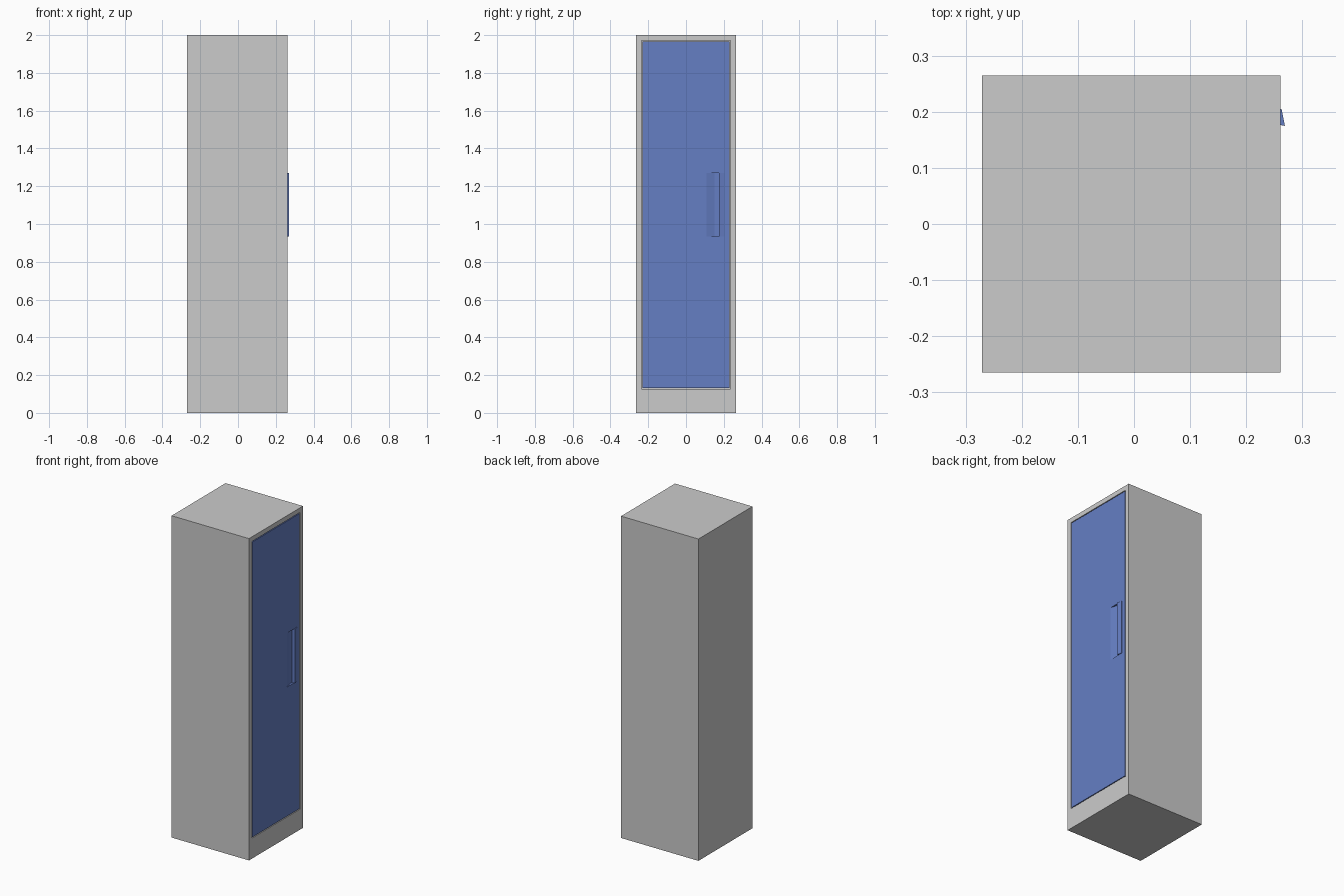
import bpy, bmesh

if "Cube" in bpy.data.objects:
    bpy.data.objects.remove(bpy.data.objects["Cube"])


def finish(name, bm, mat=None):
    bmesh.ops.recalc_face_normals(bm, faces=bm.faces)
    me = bpy.data.meshes.new(name)
    bm.to_mesh(me)
    bm.free()
    ob = bpy.data.objects.new(name, me)
    bpy.context.collection.objects.link(ob)
    if mat:
        me.materials.append(mat)
    return ob


def prism(name, profile, z0, z1, mat=None):
    """Extrude an (x, y) profile from z0 to z1."""
    bm = bmesh.new()
    face = bm.faces.new([bm.verts.new((x, y, z0)) for x, y in profile])
    top = bmesh.ops.extrude_face_region(bm, geom=[face])
    for v in top["geom"]:
        if isinstance(v, bmesh.types.BMVert):
            v.co.z = z1
    return finish(name, bm, mat)


def box(name, x0, x1, y0, y1, z0, z1, mat=None):
    return prism(name, [(x0, y0), (x1, y0), (x1, y1), (x0, y1)], z0, z1, mat)


def cut(target, cutter):
    mod = target.modifiers.new("cut", 'BOOLEAN')
    mod.operation = 'DIFFERENCE'
    mod.solver = 'EXACT'
    mod.object = cutter
    bpy.context.view_layer.objects.active = target
    bpy.ops.object.modifier_apply(modifier=mod.name)
    bpy.data.objects.remove(cutter)


blue = bpy.data.materials.new("door_blue")
blue.diffuse_color = (0.13, 0.21, 0.55, 1)
blue.use_nodes = True
blue.node_tree.nodes["Principled BSDF"].inputs["Base Color"].default_value = blue.diffuse_color

FRONT = 0.261

# Cabinet body with a shallow pocket for the door
body = box("cabinet_body", -0.271, FRONT, -0.265, 0.265, 0, 2)
cut(body, box("pocket_cutter", FRONT - 0.02, FRONT + 0.1,
              -0.236, 0.236, 0.127, 1.971))

# Flush door, leaving a thin gap all round
door = box("door", FRONT - 0.02, FRONT, -0.231, 0.231, 0.132, 1.966, blue)

# Sloping finger recess beside the handle
cut(door, prism("recess_cutter",
                [(FRONT + 0.001, 0.105), (FRONT + 0.001, 0.177),
                 (FRONT - 0.012, 0.177), (FRONT - 0.012, 0.150)], 0.935, 1.27))

# Handle: raised wedge lip whose tall edge overhangs the recess
prism("door_handle",
      [(FRONT - 0.004, 0.205), (FRONT + 0.002, 0.205),
       (FRONT + 0.008, 0.175), (FRONT - 0.004, 0.177)], 0.935, 1.27, blue)
